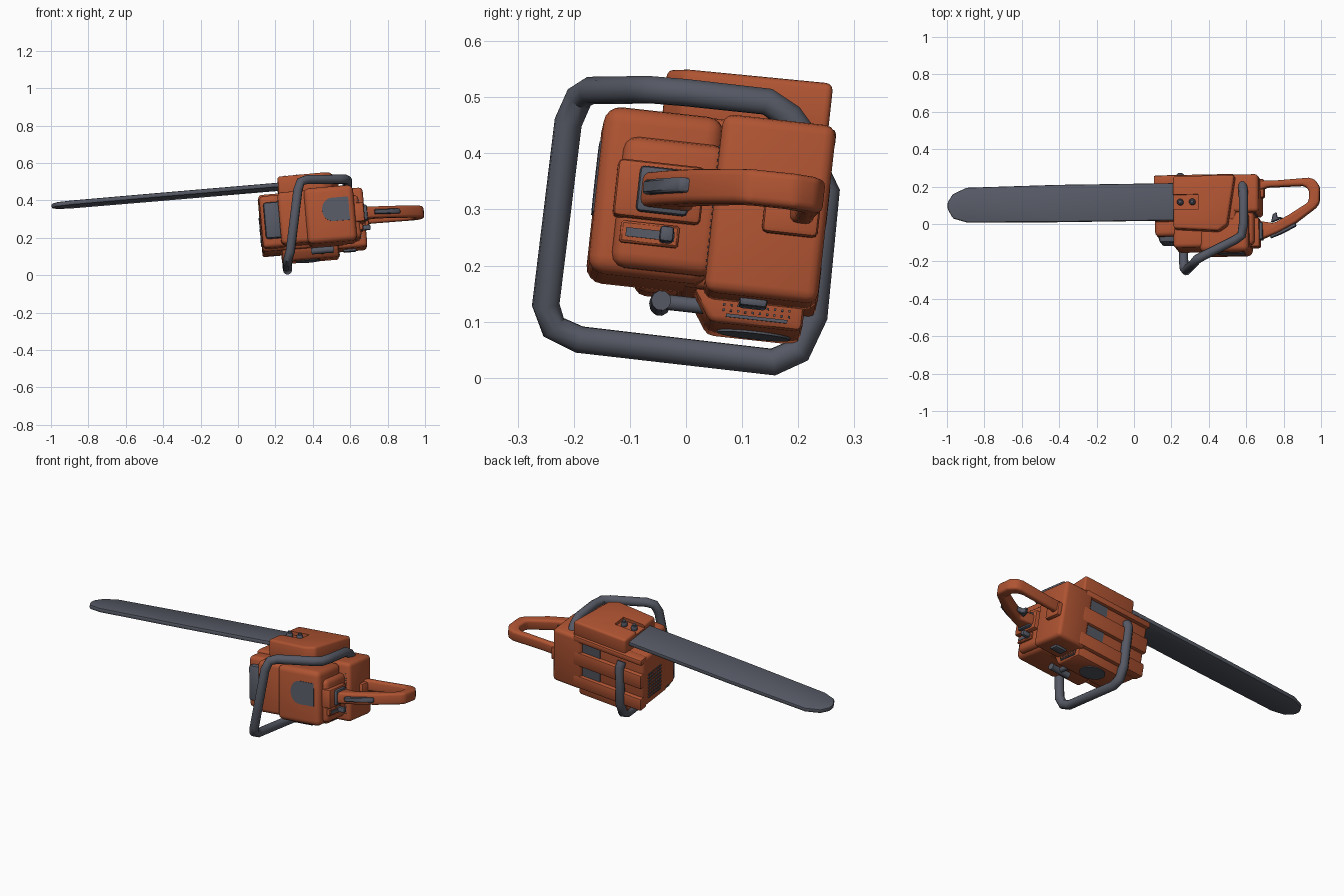
import bpy, bmesh, math
from mathutils import Matrix, Vector

if "Cube" in bpy.data.objects:
    bpy.data.objects.remove(bpy.data.objects["Cube"])


def material(name, rgb):
    m = bpy.data.materials.new(name)
    m.diffuse_color = (*rgb, 1)
    m.use_nodes = True
    m.node_tree.nodes["Principled BSDF"].inputs["Base Color"].default_value = m.diffuse_color
    return m


ORANGE = material("orange", (0.43, 0.088, 0.032))
GREY = material("dark grey", (0.092, 0.10, 0.128))

# The saw lies on its side, slightly tilted: local frame pivots about P
ex = Vector((1, 0.02, 0.085)).normalized()
ez = ex.cross(Vector((0, 1, -0.11))).normalized()
ey = ez.cross(ex)
P = Vector((0.4, 0, 0.3))
TILT = (Matrix.Translation(P) @ Matrix((ex, ey, ez)).transposed().to_4x4()
        @ Matrix.Translation(-P))


def finish(name, bm, mat, bevel=0, seg=3, matrix=TILT):
    bmesh.ops.recalc_face_normals(bm, faces=bm.faces[:])
    if bevel:
        edges = [e for e in bm.edges if e.calc_face_angle(0) > 0.5]
        bmesh.ops.bevel(bm, geom=edges, offset=bevel, segments=seg,
                        profile=0.5, affect='EDGES', clamp_overlap=True)
    me = bpy.data.meshes.new(name)
    bm.to_mesh(me)
    bm.free()
    ob = bpy.data.objects.new(name, me)
    bpy.context.collection.objects.link(ob)
    me.materials.append(mat)
    ob.matrix_world = matrix
    return ob


def add_box(bm, x0, x1, y0, y1, z0, z1):
    m = (Matrix.Translation(((x0 + x1) / 2, (y0 + y1) / 2, (z0 + z1) / 2))
         @ Matrix.Diagonal((x1 - x0, y1 - y0, z1 - z0, 1)))
    bmesh.ops.create_cube(bm, size=1, matrix=m)


def box(name, dims, mat, bevel=0.0, seg=3):
    bm = bmesh.new()
    add_box(bm, *dims)
    return finish(name, bm, mat, bevel, seg)


def prism(name, pts, mat, bevel=0.0, seg=3):
    """Extrude a profile given as 3D points: first half one end, second half the other."""
    bm = bmesh.new()
    n = len(pts) // 2
    v = [bm.verts.new(p) for p in pts]
    bm.faces.new(v[:n])
    bm.faces.new(v[n:])
    for i in range(n):
        j = (i + 1) % n
        bm.faces.new((v[i], v[j], v[n + j], v[n + i]))
    return finish(name, bm, mat, bevel, seg)


def flat(name, xy, z0, z1, mat, bevel=0.0, seg=3):
    return prism(name, [(*p, z0) for p in xy] + [(*p, z1) for p in xy], mat, bevel, seg)


def tube(name, pts, r, mat, matrix):
    cu = bpy.data.curves.new(name, 'CURVE')
    cu.dimensions, cu.bevel_depth, cu.bevel_resolution, cu.use_fill_caps = '3D', r, 3, True
    s = cu.splines.new('POLY')
    s.points.add(len(pts) - 1)
    for p, c in zip(s.points, pts):
        p.co = (*c, 1)
    tmp = bpy.data.objects.new(name + "_path", cu)
    me = bpy.data.meshes.new_from_object(tmp)
    bpy.data.objects.remove(tmp)
    bm = bmesh.new()
    bm.from_mesh(me)
    return finish(name, bm, mat, matrix=matrix)


def disc(name, centre, r, depth, mat, bevel=0.0, seg=24):
    bm = bmesh.new()
    bmesh.ops.create_cone(bm, cap_ends=True, segments=seg, radius1=r, radius2=r,
                          depth=depth, matrix=Matrix.Translation(centre))
    return finish(name, bm, mat, bevel, 1)


def dots(name, x, ys, zs, s=0.005):
    bm = bmesh.new()
    for y in ys:
        for z in zs:
            add_box(bm, x - 0.004, x + 0.004, y - s / 2, y + s / 2, z - s / 2, z + s / 2)
    return finish(name, bm, GREY)


# Guide bar with rounded nose
flat("guide_bar", [(0.34, 0.0), (0.34, 0.2), (-0.4, 0.204), (-0.88, 0.198), (-0.955, 0.165),
                   (-0.983, 0.12), (-0.983, 0.085), (-0.955, 0.035), (-0.88, 0.012),
                   (-0.4, 0.004)], 0.488, 0.512, GREY, 0.007, 2)

# Clutch cover with a recess for the two bar nuts
cover = flat("clutch_cover", [(0.23, -0.045), (0.47, -0.062), (0.517, -0.03), (0.56, 0.235),
                              (0.23, 0.235)], 0.44, 0.54, ORANGE, 0.013)
cutter = box("recess_cutter", (0.2, 0.365, 0.055, 0.135, 0.522, 0.6), ORANGE)
cutter.hide_render = True
mod = cover.modifiers.new("recess", 'BOOLEAN')
mod.operation, mod.object, mod.solver = 'DIFFERENCE', cutter, 'EXACT'
bpy.context.view_layer.update()
cut = bpy.data.meshes.new_from_object(cover.evaluated_get(bpy.context.evaluated_depsgraph_get()))
cover.modifiers.clear()
cover.data = cut
bpy.data.objects.remove(cutter)
for i, x in enumerate((0.268, 0.333)):
    disc(f"bar_nut_{i}", (x, 0.095, 0.53), 0.019, 0.03, GREY, 0.004, 6)
    disc(f"bar_stud_{i}", (x, 0.095, 0.535), 0.009, 0.04, GREY, 0, 10)

# Engine housing: crankcase, rear tank, covers
box("crankcase", (0.12, 0.56, 0.0, 0.228, 0.15, 0.455), ORANGE, 0.018)
box("rear_tank", (0.5, 0.68, 0.045, 0.248, 0.135, 0.455), ORANGE, 0.02)
box("top_cover", (0.36, 0.625, -0.165, 0.05, 0.152, 0.452), ORANGE, 0.03, 4)
box("front_cover", (0.22, 0.42, -0.14, 0.05, 0.165, 0.445), ORANGE, 0.022)
box("rear_cover", (0.55, 0.65, -0.125, 0.06, 0.165, 0.4), ORANGE, 0.025)

# Ribs along the underside with dark grooves between
for i, (z0, z1) in enumerate(((0.425, 0.46), (0.28, 0.365), (0.145, 0.22))):
    box(f"underside_rib_{i}", (0.12, 0.55, 0.19, 0.25, z0, z1), ORANGE, 0.01, 2)
for i, z in enumerate((0.395, 0.25)):
    box(f"underside_groove_{i}", (0.39, 0.54, 0.2, 0.232, z - 0.03, z + 0.03), GREY)

# Muffler at the nose
box("muffler_shroud", (0.122, 0.25, -0.075, 0.05, 0.16, 0.44), ORANGE, 0.022)
box("muffler", (0.14, 0.23, -0.105, 0.0, 0.205, 0.4), GREY, 0.014, 2)
dots("nose_vents", 0.119, [0.07 + 0.018 * i for i in range(7)],
     [0.2 + 0.02 * i for i in range(8)], 0.009)

# Air filter badge plate: D-shaped, on the top cover
arc = [(0.505 - 0.055 * math.sin(a), 0.325 + 0.063 * math.cos(a))
       for a in (math.pi * i / 12 for i in range(13))]
d_shape = [(0.595, 0.388)] + arc + [(0.595, 0.262)]
prism("filter_plate", [(x, -0.168, z) for x, z in d_shape]
      + [(x, -0.16, z) for x, z in d_shape], GREY)

# Starter housing with round vent and pull grip
starter = [(0.03, 0.2), (0.03, 0.145), (0.063, 0.095), (0.228, 0.095), (0.228, 0.2)]
prism("starter_housing", [(0.22, y, z) for y, z in starter]
      + [(0.525, y, z) for y, z in starter], ORANGE, 0.012, 2)
disc("starter_vent", (0.36, 0.145, 0.095), 0.066, 0.008, GREY)
dots("starter_side_vents", 0.525, [0.085 + 0.013 * i for i in range(10)],
     [0.118, 0.128, 0.138], 0.004)
box("starter_side_slot", (0.52, 0.529, 0.09, 0.2, 0.106, 0.112), GREY)
tube("pull_grip", [(0.378, -0.027, 0.125), (0.395, -0.029, 0.126), (0.475, -0.029, 0.126),
                   (0.495, -0.027, 0.125)], 0.018, GREY, TILT)
tube("pull_stem", [(0.436, -0.03, 0.128), (0.436, 0.06, 0.128)], 0.014, GREY, TILT)
box("fuel_cap", (0.55, 0.62, 0.11, 0.16, 0.122, 0.14), GREY, 0.006, 2)
dots("seam_vents", 0.654, [0.045, 0.053], [0.18 + 0.012 * i for i in range(19)], 0.004)

# Wrap-around front handle (world coordinates)
tube("front_handle", [
    (0.58, 0.21, 0.43), (0.583, 0.185, 0.465), (0.585, 0.145, 0.492), (0.585, 0.0, 0.508),
    (0.575, -0.06, 0.513), (0.54, -0.085, 0.513), (0.37, -0.17, 0.512), (0.335, -0.19, 0.50),
    (0.32, -0.21, 0.455), (0.28, -0.25, 0.13), (0.268, -0.236, 0.09), (0.265, -0.19, 0.068),
    (0.265, 0.155, 0.028), (0.262, 0.2, 0.048), (0.26, 0.228, 0.11), (0.247, 0.25, 0.33),
    (0.245, 0.235, 0.36)], 0.025, GREY, Matrix())

# Rear handle: open loop between outer and inner outlines
outer = [(0.64, 0.225), (0.75, 0.224), (0.94, 0.236), (0.975, 0.225), (0.999, 0.185),
         (0.995, 0.1), (0.975, 0.075), (0.87, -0.003), (0.77, -0.055), (0.64, -0.105)]
inner = [(0.64, 0.16), (0.72, 0.19), (0.905, 0.195), (0.925, 0.188), (0.943, 0.165),
         (0.94, 0.115), (0.93, 0.1), (0.83, 0.038), (0.75, -0.005), (0.64, 0.015)]
flat("rear_handle", outer + inner[::-1], 0.272, 0.334, ORANGE, 0.013, 3)
box("handle_mount", (0.66, 0.7, 0.135, 0.235, 0.25, 0.325), ORANGE, 0.01, 2)
box("handle_base", (0.6, 0.675, -0.132, 0.025, 0.252, 0.355), ORANGE, 0.01, 2)
box("handle_boot", (0.65, 0.692, -0.092, 0.0, 0.263, 0.345), GREY, 0.008, 2)

# Trigger and lockout lever
flat("trigger", [(0.735, 0.0), (0.80, 0.025), (0.768, 0.03), (0.765, 0.055), (0.745, 0.045)],
     0.288, 0.318, GREY, 0.003, 1)
flat("lockout_lever", [(0.73, -0.085), (0.79, -0.062), (0.87, -0.022), (0.865, 0.01),
                       (0.73, -0.055)], 0.29, 0.316, GREY, 0.004, 1)

# Stop switch in its slot
box("switch_frame", (0.63, 0.662, -0.115, -0.01, 0.207, 0.246), ORANGE, 0.004, 1)
box("switch_slot", (0.655, 0.665, -0.105, -0.018, 0.218, 0.234), GREY)
box("switch_knob", (0.65, 0.703, -0.045, -0.02, 0.213, 0.241), GREY, 0.006, 2)

# Smooth shading with crisp edges
for ob in bpy.data.objects:
    ob.select_set(ob.type == 'MESH')
    bpy.context.view_layer.objects.active = ob
bpy.ops.object.shade_smooth_by_angle(angle=math.radians(40))
